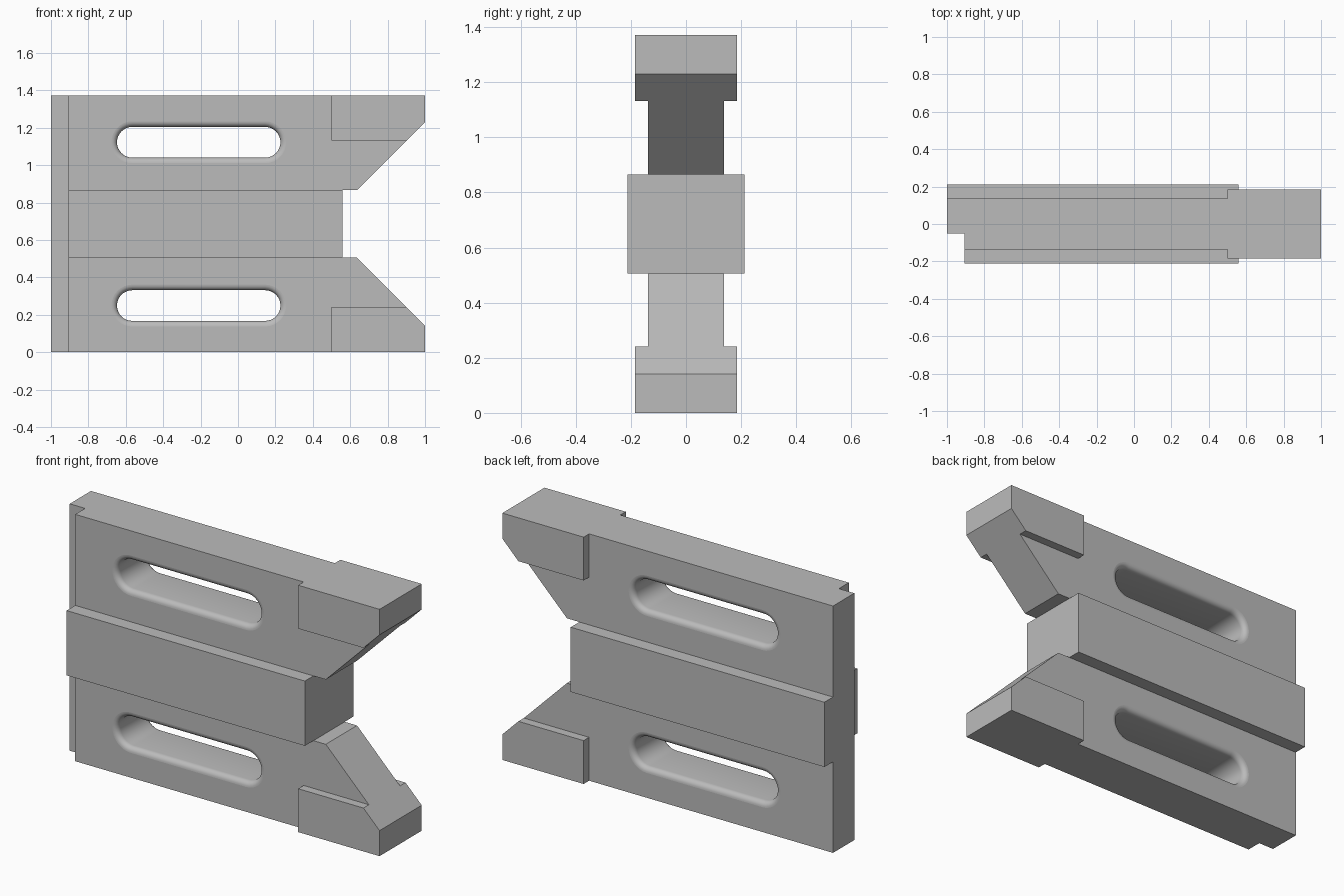
import bpy, bmesh, math

cube = bpy.data.objects.get("Cube")
if cube:
    bpy.data.objects.remove(cube, do_unlink=True)

H = 1.372            # overall height
MID = H / 2
PLATE_Y, PAD_Y, BAR_Y = 0.137, 0.185, 0.2125
SLOT_X, SLOT_HALF, SLOT_R, FILLET = -0.21, 0.355, 0.082, 0.03
SLOT_Z = 0.4365      # slot offset from mid height

grey = bpy.data.materials.new("plain_grey")
grey.use_nodes = True
colour = (0.5, 0.5, 0.5, 1)
grey.diffuse_color = colour
grey.node_tree.nodes["Principled BSDF"].inputs["Base Color"].default_value = colour


def loft(name, rings):
    """Closed solid through matching rings of points."""
    bm = bmesh.new()
    loops = [[bm.verts.new(p) for p in ring] for ring in rings]
    n = len(loops[0])
    for a, b in zip(loops, loops[1:]):
        for i in range(n):
            bm.faces.new((a[i], a[(i + 1) % n], b[(i + 1) % n], b[i]))
    bm.faces.new(loops[0])
    bm.faces.new(loops[-1])
    bmesh.ops.recalc_face_normals(bm, faces=bm.faces)
    mesh = bpy.data.meshes.new(name)
    bm.to_mesh(mesh)
    bm.free()
    mesh.materials.append(grey)
    ob = bpy.data.objects.new(name, mesh)
    bpy.context.collection.objects.link(ob)
    return ob


def slab(name, profile, y0, y1):
    """Side profile in x and z, extruded along y."""
    return loft(name, [[(x, y, z) for x, z in profile] for y in (y0, y1)])


def box(name, x0, x1, y0, y1, z0, z1):
    return slab(name, [(x0, z0), (x1, z0), (x1, z1), (x0, z1)], y0, y1)


def combine(target, tool, operation):
    """Apply a boolean and discard the tool."""
    mod = target.modifiers.new("combine", 'BOOLEAN')
    mod.object, mod.operation, mod.solver = tool, operation, 'EXACT'
    bpy.context.view_layer.update()
    graph = bpy.context.evaluated_depsgraph_get()
    mesh = bpy.data.meshes.new_from_object(target.evaluated_get(graph))
    target.modifiers.clear()
    target.data = mesh
    bpy.data.objects.remove(tool, do_unlink=True)


def stadium(r, y, z, steps=16):
    pts = []
    for side, start in ((1, -math.pi / 2), (-1, math.pi / 2)):
        for i in range(steps + 1):
            a = start + math.pi * i / steps
            pts.append((SLOT_X + side * SLOT_HALF + r * math.cos(a), y, z + r * math.sin(a)))
    return pts


def slot_cutter(z):
    """Stadium hole with rounded mouths on both sides."""
    half = []
    for i in range(7):
        a = math.pi / 2 * i / 6
        half.append((SLOT_R + FILLET * (1 - math.cos(a)), PLATE_Y - FILLET + FILLET * math.sin(a)))
    half.append((SLOT_R + FILLET, PLATE_Y + 0.02))
    sections = [(r, -y) for r, y in reversed(half)] + half
    return loft("slot_cutter", [stadium(r, y, z) for r, y in sections])


# Main plate with the V-shaped mouth
upper = [(0.56, 0.866), (0.636, 0.866), (1, 1.23), (1, H), (-1, H)]
lower = [(x, H - z) for x, z in reversed(upper)]
body = slab("clamp_body", upper + lower, -PLATE_Y, PLATE_Y)

# Rounded slots, cut before the ribs and pads are joined
for s in (-1, 1):
    combine(body, slot_cutter(MID + s * SLOT_Z), 'DIFFERENCE')

# Central bar
combine(body, box("central_bar", -1, 0.56, -BAR_Y, BAR_Y, H - 0.866, 0.866), 'UNION')

# Thick jaw pads at the tips
pad = [(0.5, 1.131), (0.901, 1.131), (1, 1.23), (1, H), (0.5, H)]
for profile in (pad, [(x, H - z) for x, z in pad]):
    combine(body, slab("jaw_pad", profile, -PAD_Y, PAD_Y), 'UNION')

# Step along the front of the rear edge
combine(body, box("step_cutter", -1.1, -0.905, -0.4, -0.05, -0.1, H + 0.1), 'DIFFERENCE')

# Smooth only the slot walls
for f in body.data.polygons:
    c = f.center
    near = abs(abs(c.z - MID) - SLOT_Z) < SLOT_R + FILLET + 0.005
    inside = abs(c.x - SLOT_X) < SLOT_HALF + SLOT_R + FILLET + 0.005
    f.use_smooth = near and inside and abs(f.normal.y) < 0.995
